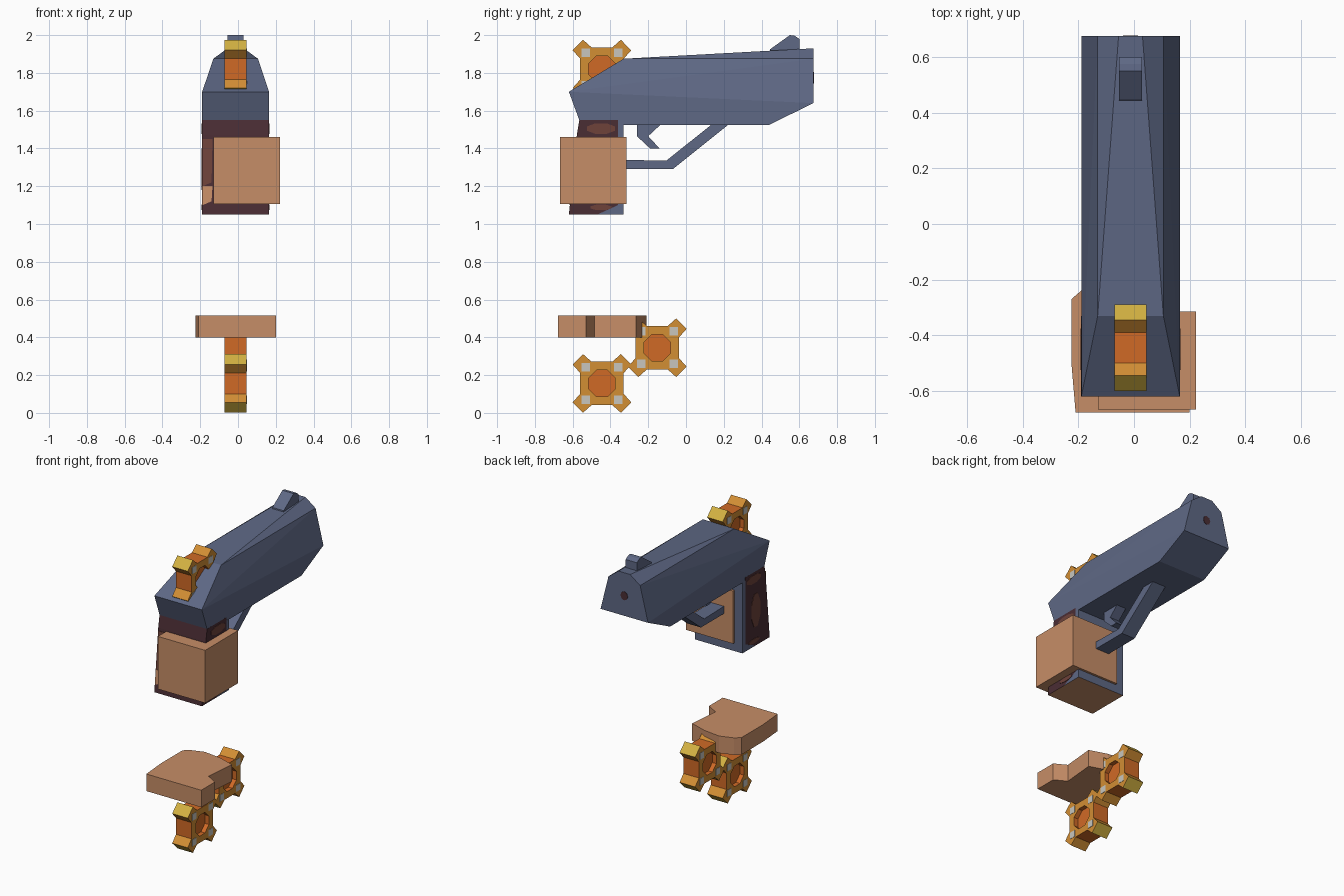
import bpy, bmesh, math

if "Cube" in bpy.data.objects:
    bpy.data.objects.remove(bpy.data.objects["Cube"])

def material(name, r, g, b):
    lin = lambda c: ((c / 255 + 0.055) / 1.055) ** 2.4 if c > 10 else c / 3295
    m = bpy.data.materials.new(name)
    m.diffuse_color = (lin(r), lin(g), lin(b), 1)
    m.use_nodes = True
    m.node_tree.nodes["Principled BSDF"].inputs["Base Color"].default_value = m.diffuse_color
    return m

SLATE = material("slate", 94, 104, 133)
TAN = material("tan", 198, 141, 103)
BROWN = material("dark brown", 74, 45, 52)
RED = material("red brown", 110, 66, 58)
AMBER = material("amber", 210, 142, 52)
ORANGE = material("orange", 208, 106, 38)
YELLOW = material("yellow", 212, 178, 66)
GREY = material("light grey", 200, 198, 190)
CX = -0.0125   # centre plane of the pistol

def finish(name, bm, *mats):
    bmesh.ops.recalc_face_normals(bm, faces=bm.faces)
    me = bpy.data.meshes.new(name)
    bm.to_mesh(me)
    bm.free()
    for m in mats:
        me.materials.append(m)
    ob = bpy.data.objects.new(name, me)
    bpy.context.collection.objects.link(ob)
    return ob

def extrude(name, pts, vec, *mats, rule=None):
    """Closed profile of 3D points pushed along vec."""
    bm = bmesh.new()
    a = [bm.verts.new(p) for p in pts]
    b = [bm.verts.new([p[i] + vec[i] for i in range(3)]) for p in pts]
    n = len(pts)
    bm.faces.new(a)
    bm.faces.new(b[::-1])
    for i in range(n):
        bm.faces.new((a[i], a[(i + 1) % n], b[(i + 1) % n], b[i]))
    bmesh.ops.recalc_face_normals(bm, faces=bm.faces)
    if rule:
        for f in bm.faces:
            f.material_index = rule(f)
    return finish(name, bm, *mats)

def side_prism(name, yz, x0, x1, *mats, rule=None):
    return extrude(name, [(x0, y, z) for y, z in yz], (x1 - x0, 0, 0), *mats, rule=rule)

# Slide: convex block, (y, z, half width)
bm = bmesh.new()
for y, z, w in [(-0.565, 1.55, 0.177), (-0.62, 1.70, 0.177), (-0.33, 1.875, 0.118),
                (-0.2, 1.883, 0.056), (0.675, 1.93, 0.043), (0.675, 1.875, 0.118),
                (0.675, 1.64, 0.177), (0.44, 1.525, 0.177), (-0.555, 1.525, 0.177)]:
    for s in (-1, 1):
        bm.verts.new((CX + s * w, y, z))
bmesh.ops.convex_hull(bm, input=bm.verts)
bmesh.ops.dissolve_limit(bm, angle_limit=0.01, verts=bm.verts, edges=bm.edges)
finish("slide", bm, SLATE)

# Muzzle bore and rear-facing sight
extrude("muzzle_bore", [(CX + 0.027 * math.cos(t * math.pi / 4), 0.673, 1.775 + 0.03 * math.sin(t * math.pi / 4))
                        for t in range(8)], (0, 0.005, 0), BROWN)
side_prism("sight", [(0.44, 1.90), (0.445, 1.925), (0.55, 2.0), (0.575, 1.997), (0.6, 1.98), (0.6, 1.90)],
           CX - 0.042, CX + 0.042, SLATE)

# Grip: dark front panel and slate back strap
bottom_tan = lambda f: int(f.normal.z < -0.9)
side_prism("grip_front", [(-0.565, 1.55), (-0.36, 1.55), (-0.36, 1.10), (-0.47, 1.05), (-0.62, 1.05), (-0.578, 1.47)],
           CX - 0.1775, CX + 0.1775, BROWN, TAN, rule=bottom_tan)
side_prism("grip_strap", [(-0.36, 1.53), (-0.33, 1.53), (-0.33, 1.05), (-0.47, 1.05), (-0.36, 1.10)],
           CX - 0.1775, CX + 0.1775, SLATE, TAN, rule=bottom_tan)

# Worn reddish patches on both grip sides
for s, label in ((-1, "left"), (1, "right")):
    x = CX + s * 0.1775
    for i, (y, z, ry, rz) in enumerate([(-0.45, 1.505, 0.08, 0.03), (-0.47, 1.29, 0.05, 0.12),
                                        (-0.45, 1.088, 0.06, 0.016)]):
        side_prism(f"grip_patch_{label}_{i}",
                   [(y + ry * math.cos(t * math.pi / 4 + 0.39), z + rz * math.sin(t * math.pi / 4 + 0.39))
                    for t in range(8)], x, x + s * 0.003, RED)

# Worn patches on the grip front, following its slope
front_y = lambda z: -0.578 - (1.47 - z) * 0.1 - 0.003
for name, z0, z1, m in (("front_patch", 1.2, 1.45, RED), ("front_patch_low", 1.1, 1.2, TAN)):
    extrude(name, [(x, front_y(z), z) for x, z in ((-0.188, z0), (-0.14, z0 + 0.02), (-0.135, z1), (-0.188, z1))],
            (0, 0.004, 0), m)

# Trigger guard and trigger
side_prism("trigger_guard", [(-0.34, 1.34), (-0.105, 1.335), (0.14, 1.53), (0.23, 1.53), (-0.07, 1.29), (-0.34, 1.29)],
           CX - 0.05, CX + 0.05, SLATE)
side_prism("trigger", [(-0.26, 1.53), (-0.13, 1.53), (-0.20, 1.465), (-0.14, 1.40), (-0.19, 1.40), (-0.26, 1.465)],
           CX - 0.035, CX + 0.035, SLATE)

# Blocky hand around the grip
side_prism("hand", [(-0.667, 1.105), (-0.315, 1.105), (-0.315, 1.46), (-0.667, 1.46)], -0.13, 0.222, TAN)

# Foot-like slab below
slab = [(-0.21, -0.677), (0.20, -0.677), (0.20, -0.53), (0.12, -0.485), (0.14, -0.265),
        (0.02, -0.225), (-0.10, -0.21), (-0.19, -0.24), (-0.225, -0.27), (-0.225, -0.5)]
extrude("slab", [(x, y, 0.40) for x, y in slab], (0, 0, 0.115), TAN)

# Gears: four diagonal teeth, recessed octagonal hub
def gear(name, cy, cz, half=0.058, depth=0.03):
    tooth = [(0.115, 0.055), (0.155, 0.10), (0.10, 0.155), (0.055, 0.115)]
    outer, inner = [], []
    for q in range(4):
        c, s = round(math.cos(q * math.pi / 2)), round(math.sin(q * math.pi / 2))
        outer += [(c * a - s * b, s * a + c * b) for a, b in tooth]
        inner += [(c * a - s * b, s * a + c * b) for a, b in ((0.07, 0.029), (0.029, 0.07))]
    bm = bmesh.new()
    ring = lambda pts, x: [bm.verts.new((CX + x, cy + a, cz + b)) for a, b in pts]
    def face(vs, mat):
        bm.faces.new(vs).material_index = mat
    rims = []
    for s in (-1, 1):
        o, i, f = ring(outer, s * half), ring(inner, s * half), ring(inner, s * (half - depth))
        rims.append(o)
        for q in range(4):
            face([i[2 * q]] + o[4 * q:4 * q + 4] + [i[2 * q + 1]], 0)
            n = (q + 1) % 4
            face([i[2 * q + 1], o[4 * q + 3], o[4 * n], i[2 * n]], 0)
        for k in range(8):
            face([i[k], i[(k + 1) % 8], f[(k + 1) % 8], f[k]], 1)
        face(f, 1)
    # Rim: yellow tips, amber tooth sides, orange valleys
    for k in range(16):
        n = (k + 1) % 16
        face([rims[0][k], rims[0][n], rims[1][n], rims[1][k]], (0, 2, 0, 1)[k % 4])
    finish(name, bm, AMBER, ORANGE, YELLOW)
    # Pale flecks at the root of each tooth, both sides
    for s in (-1, 1):
        bm = bmesh.new()
        for a in (-0.086, 0.086):
            for b in (-0.086, 0.086):
                r = bmesh.ops.create_cube(bm, size=1)
                for v in r["verts"]:
                    v.co = (CX + s * half + v.co.x * 0.004, cy + a + v.co.y * 0.045, cz + b + v.co.z * 0.045)
        finish(f"{name}_flecks_{'right' if s > 0 else 'left'}", bm, GREY)

gear("gear_lower", -0.445, 0.156)
gear("gear_middle", -0.152, 0.345)
gear("gear_top", -0.445, 1.82)
